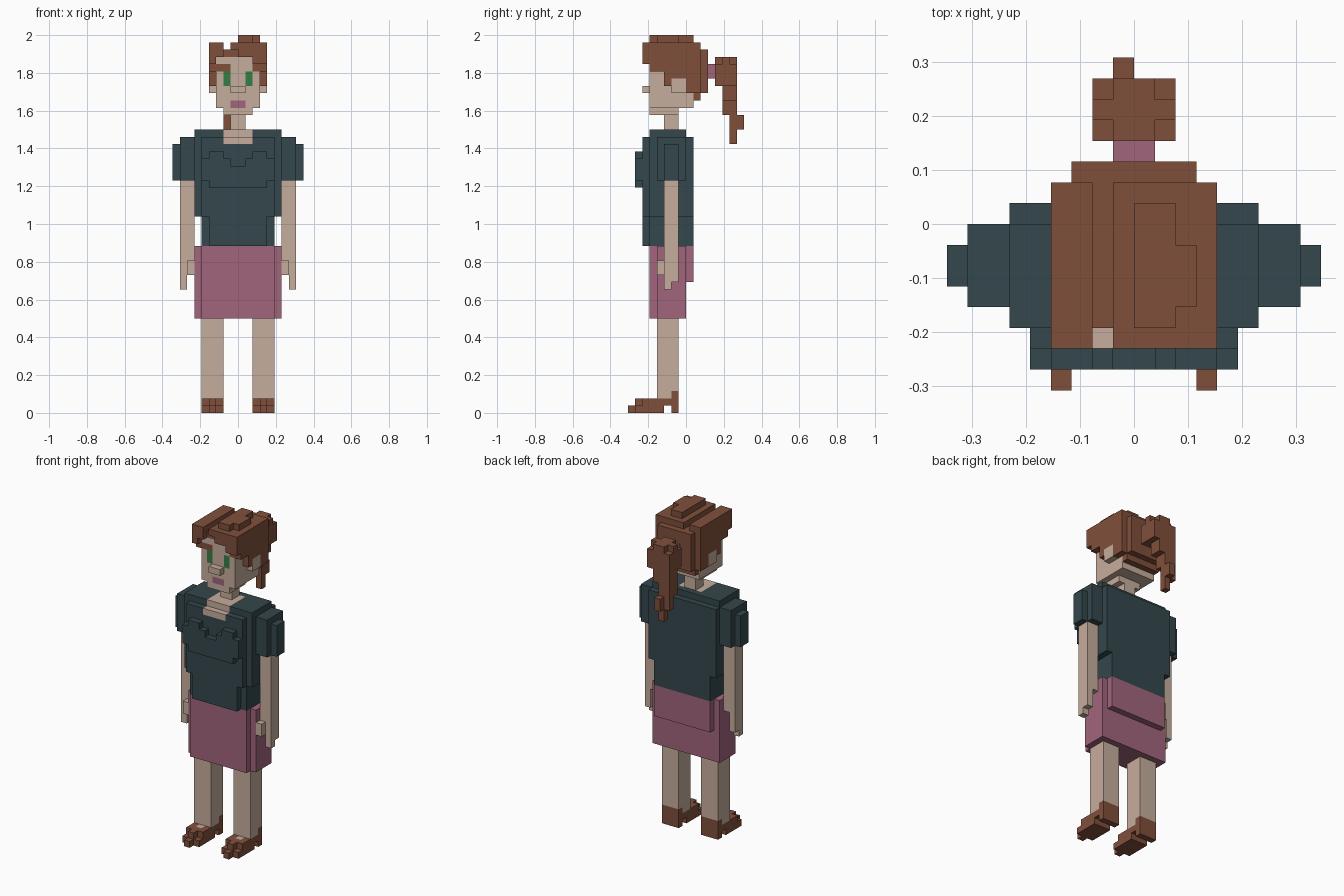
import bpy, bmesh

if "Cube" in bpy.data.objects:
    bpy.data.objects.remove(bpy.data.objects["Cube"])

U = 2 / 52          # one block; the figure is 52 blocks tall
grid = {}           # block position -> part name


def mat(name, hexcol):
    m = bpy.data.materials.new(name)
    rgb = [int(hexcol[i:i + 2], 16) / 255 for i in (0, 2, 4)]
    m.diffuse_color = [((c + 0.055) / 1.055) ** 2.4 for c in rgb] + [1]
    m.use_nodes = True
    m.node_tree.nodes["Principled BSDF"].inputs["Base Color"].default_value = m.diffuse_color
    return m


SKIN, HAIR = mat("skin", "c6ad9c"), mat("brown", "804f3b")
TEAL, PINK, GREEN = mat("dark_teal", "34474c"), mat("pink", "a1657c"), mat("green", "367c47")
materials = {}


def fill(part, m, x0, x1, y0, y1, z0, z1, mirror=False):
    """Fill a box of blocks; later boxes replace earlier ones."""
    materials[part] = m
    for x in range(x0, x1):
        for y in range(y0, y1):
            for z in range(z0, z1):
                grid[x, y, z] = part
                if mirror:
                    grid[-1 - x, y, z] = part


def clear(x0, x1, y0, y1, z0, z1):
    for x in range(x0, x1):
        for y in range(y0, y1):
            for z in range(z0, z1):
                grid.pop((x, y, z), None)


# legs and sandals
fill("legs", SKIN, 2, 5, -4, -1, 2, 13, True)
fill("shoes", HAIR, 2, 5, -7, -3, 0, 1, True)
fill("shoes", HAIR, 3, 4, -8, -7, 0, 1, True)
fill("shoes", HAIR, 2, 5, -6, -1, 1, 2, True)
fill("shoes", HAIR, 3, 4, -7, -6, 1, 2, True)
fill("shoes", HAIR, 2, 5, -2, -1, 0, 3, True)
clear(2, 5, -3, -2, 0, 1)
clear(-5, -2, -3, -2, 0, 1)
fill("feet", SKIN, 3, 4, -5, -4, 1, 2, True)

# skirt
fill("skirt", PINK, -6, 6, -4, 0, 13, 23)
fill("skirt", PINK, -5, 5, -5, 0, 13, 23)
fill("skirt", PINK, -5, 5, 0, 1, 18, 23)

# shirt: waist, torso, shoulders
fill("shirt", TEAL, -5, 5, -5, 1, 23, 27)
fill("shirt", TEAL, -4, 4, -6, 1, 23, 27)
fill("shirt", TEAL, -6, 6, -5, 1, 27, 38)
fill("shirt", TEAL, -5, 5, -6, 1, 27, 38)
fill("shirt", TEAL, -6, 6, -5, 0, 38, 39)
# chest, with a stepped upper edge
for x, low, high in ((0, 31, 34), (1, 31, 35), (2, 31, 36), (3, 31, 36), (4, 32, 35)):
    fill("shirt", TEAL, x, x + 1, -7, -6, low, high, True)
# sleeves
fill("sleeves", TEAL, 6, 8, -4, 0, 32, 38, True)
fill("sleeves", TEAL, 8, 9, -3, -1, 32, 37, True)

# arms and hands
fill("arms", SKIN, 6, 8, -3, -1, 21, 32, True)
fill("hands", SKIN, 7, 8, -3, -1, 18, 21, True)
fill("hands", SKIN, 7, 8, -3, -2, 17, 18, True)
fill("hands", SKIN, 6, 7, -4, -3, 19, 21, True)

# neckline, neck and head
fill("neck", SKIN, -2, 2, -6, -1, 37, 38)
fill("neck", SKIN, -2, 2, -5, -1, 38, 39)
fill("neck", SKIN, -1, 1, -3, -1, 39, 41)
fill("head", SKIN, -2, 2, -5, -1, 41, 42)
fill("head", SKIN, -3, 3, -5, 1, 42, 49)
fill("ears", SKIN, 3, 4, -2, 0, 44, 46, True)

# face
fill("nose", SKIN, -1, 1, -6, -5, 44, 45)
fill("eyes", GREEN, 1, 2, -5, -4, 45, 47, True)
fill("eyebrow", HAIR, -3, -1, -5, -4, 47, 48)
fill("mouth", PINK, -1, 1, -5, -4, 42, 43)

# hair: cap, crown and back
fill("hair", HAIR, -4, 4, -5, 2, 49, 51)
fill("hair", HAIR, 0, 2, -5, 1, 51, 52)
fill("hair", HAIR, 2, 3, -4, -1, 51, 52)
fill("hair", HAIR, -4, 4, 0, 2, 44, 50)
fill("hair", HAIR, -3, 3, 1, 2, 43, 44)
fill("hair", HAIR, -3, 3, 2, 3, 44, 50)
# stepped sides above the ears
for y, low in ((-5, 47), (-4, 47), (-3, 46), (-2, 46), (-1, 46)):
    fill("hair", HAIR, 3, 4, y, y + 1, low, 50, True)
fill("hair", HAIR, 3, 4, -3, -2, 45, 46, True)
# swept fringe and parting
fill("hair", HAIR, -4, -2, -6, -5, 49, 51)
fill("hair", HAIR, -4, -3, -6, -5, 48, 49)
fill("hair", HAIR, -1, 4, -6, -5, 50, 51)
fill("hair", HAIR, 0, 4, -6, -5, 49, 50)
fill("hair", HAIR, 2, 4, -6, -5, 48, 49)
fill("hair", HAIR, 2, 4, -5, -4, 47, 49)
clear(-2, -1, -6, 2, 50, 51)

# ponytail with hair tie
fill("hair_tie", PINK, -1, 1, 3, 4, 46, 48)
fill("ponytail", HAIR, -2, 2, 4, 7, 45, 48)
fill("ponytail", HAIR, -1, 1, 4, 7, 48, 49)
fill("ponytail", HAIR, -2, 2, 5, 6, 48, 49)
fill("ponytail", HAIR, -2, 1, 5, 7, 43, 45)
fill("ponytail", HAIR, -2, 0, 5, 7, 41, 43)
fill("ponytail", HAIR, -2, 0, 6, 7, 39, 41)
fill("ponytail", HAIR, -1, 0, 7, 8, 39, 41)
fill("ponytail", HAIR, -1, 0, 6, 7, 37, 39)

# turn each part into a mesh of its exposed block faces
for part, m in materials.items():
    bm = bmesh.new()
    for pos, owner in grid.items():
        if owner != part:
            continue
        for axis in range(3):
            for side in (0, 1):
                near = list(pos)
                near[axis] += 2 * side - 1
                if tuple(near) in grid:
                    continue
                quad = []
                for a, b in ((0, 0), (1, 0), (1, 1), (0, 1)):
                    c = list(pos)
                    c[axis] += side
                    c[(axis + 1) % 3] += a
                    c[(axis + 2) % 3] += b
                    quad.append(bm.verts.new([v * U for v in c]))
                bm.faces.new(quad if side else quad[::-1])
    bmesh.ops.remove_doubles(bm, verts=bm.verts, dist=U / 100)
    mesh = bpy.data.meshes.new(part)
    bm.to_mesh(mesh)
    bm.free()
    mesh.materials.append(m)
    bpy.context.collection.objects.link(bpy.data.objects.new(part, mesh))
